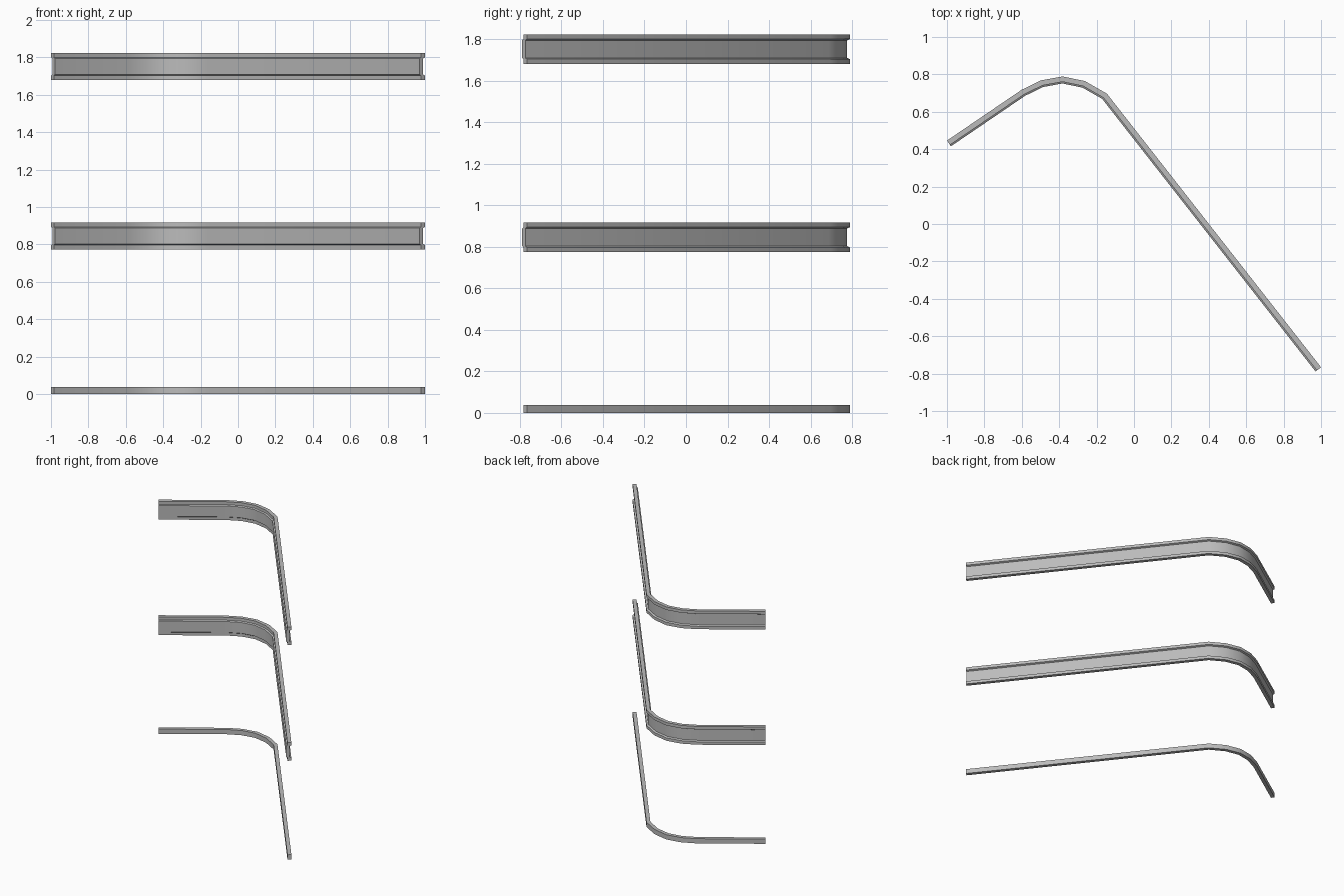
import bpy, bmesh
from mathutils import Vector

if "Cube" in bpy.data.objects:
    bpy.data.objects.remove(bpy.data.objects["Cube"])

grey = bpy.data.materials.new("plain_grey")
grey.diffuse_color = (0.5, 0.5, 0.5, 1)
grey.use_nodes = True
grey.node_tree.nodes["Principled BSDF"].inputs["Base Color"].default_value = grey.diffuse_color

# Outer edge of the bent rail, seen from above
PATH = [Vector(p) for p in [(-1.0, 0.446), (-0.60, 0.718), (-0.497, 0.768), (-0.382, 0.789),
                            (-0.262, 0.764), (-0.145, 0.697), (1.0, -0.766)]]


def inward_miters(path):
    """Inward offset vector per path point, lengthened at the bends."""
    normals = []
    for a, b in zip(path, path[1:]):
        d = (b - a).normalized()
        normals.append(Vector((d.y, -d.x)))
    result = [normals[0]]
    for n, m in zip(normals, normals[1:]):
        s = (n + m).normalized()
        result.append(s / s.dot(n))
    return result + [normals[-1]]


def sweep(name, profile, z0):
    """Sweep a closed (depth, height) profile along the path."""
    bm = bmesh.new()
    rings = []
    for p, m in zip(PATH, inward_miters(PATH)):
        rings.append([bm.verts.new((p.x + m.x * d, p.y + m.y * d, z0 + z)) for d, z in profile])
    n = len(profile)
    for r, s in zip(rings, rings[1:]):
        for i in range(n):
            j = (i + 1) % n
            bm.faces.new((r[i], r[j], s[j], s[i]))
    bm.faces.new(rings[0])
    bm.faces.new(rings[-1][::-1])
    bmesh.ops.recalc_face_normals(bm, faces=bm.faces)
    mesh = bpy.data.meshes.new(name)
    bm.to_mesh(mesh)
    bm.free()
    mesh.materials.append(grey)
    ob = bpy.data.objects.new(name, mesh)
    bpy.context.collection.objects.link(ob)
    bpy.ops.object.select_all(action='DESELECT')
    ob.select_set(True)
    bpy.context.view_layer.objects.active = ob
    bpy.ops.object.shade_smooth_by_angle(angle=0.6)


# Flanged rail: the web sits further inward than the two flanges
W, IN, OUT = 0.028, 0.037, 0.0125
H, LO, HI, S = 0.143, 0.026, 0.117, 0.003
flanged = [(0, 0), (W, 0), (W, LO - S), (IN, LO + S), (IN, HI - S), (W, HI + S), (W, H),
           (0, H), (0, HI + S), (OUT, HI - S), (OUT, LO + S), (0, LO - S)]
strip = [(0, 0), (W, 0), (W, 0.037), (0, 0.037)]

sweep("floor_strip", strip, 0.0)
sweep("middle_rail", flanged, 0.774)
sweep("top_rail", flanged, 1.68)
